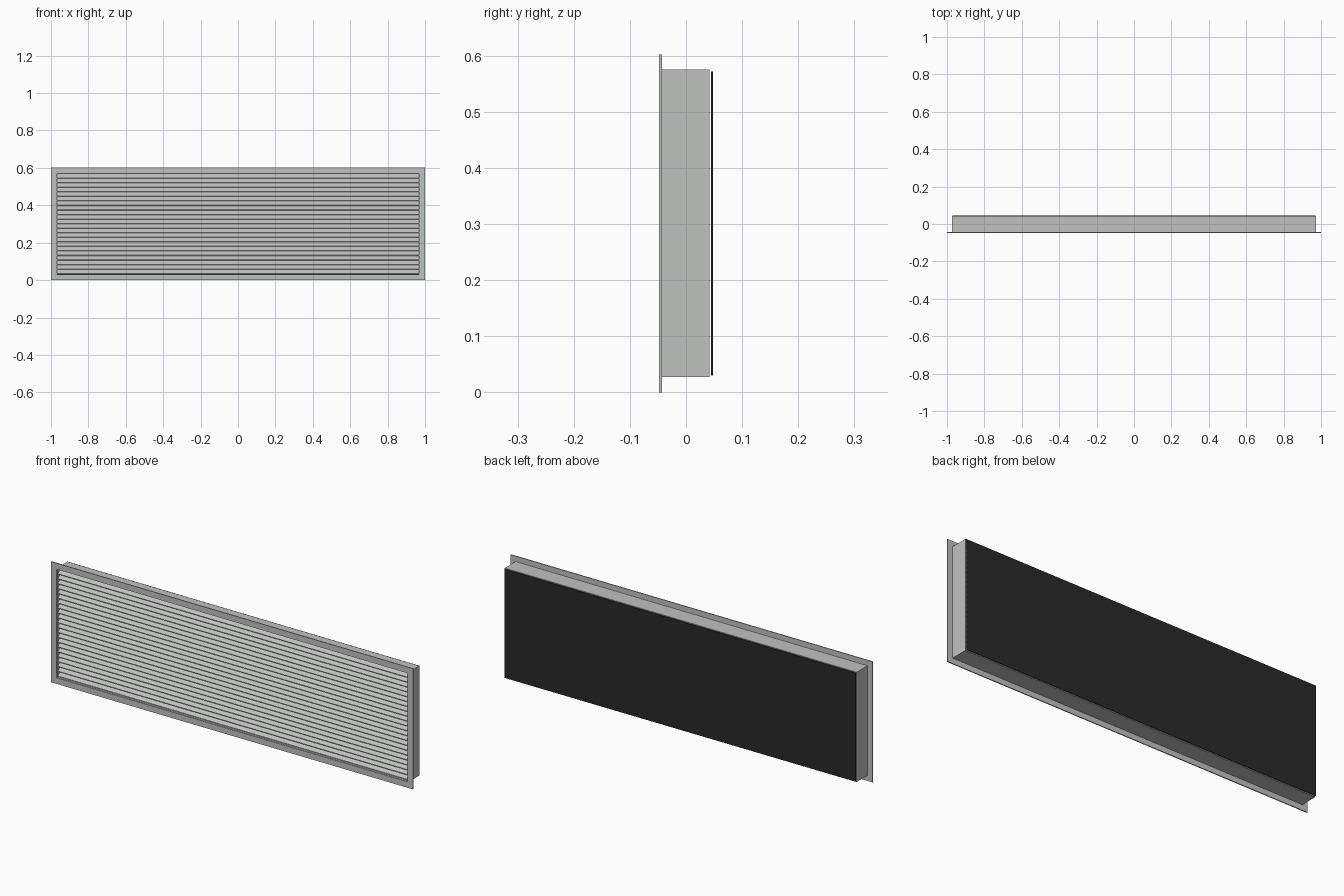
import bpy, bmesh, math

if "Cube" in bpy.data.objects:
    bpy.data.objects.remove(bpy.data.objects["Cube"])

def material(name, c):
    m = bpy.data.materials.new(name)
    m.diffuse_color = (*c, 1)
    m.use_nodes = True
    m.node_tree.nodes["Principled BSDF"].inputs["Base Color"].default_value = m.diffuse_color
    return m

metal = material("light grey metal", (0.53, 0.54, 0.53))
dark = material("dark mesh", (0.022, 0.022, 0.022))

def extrude(name, pts, vec, mat):
    """Extrude a closed profile along vec."""
    bm = bmesh.new()
    f = bm.faces.new([bm.verts.new(p) for p in pts])
    r = bmesh.ops.extrude_face_region(bm, geom=[f])
    bmesh.ops.translate(bm, vec=vec, verts=[v for v in r["geom"] if isinstance(v, bmesh.types.BMVert)])
    bmesh.ops.recalc_face_normals(bm, faces=bm.faces)
    me = bpy.data.meshes.new(name)
    bm.to_mesh(me)
    bm.free()
    me.materials.append(mat)
    ob = bpy.data.objects.new(name, me)
    bpy.context.collection.objects.link(ob)
    return ob

def ring(name, w, z0, z1, t, y0, y1, mat):
    """Rectangular frame of wall thickness t, open in the middle."""
    bm = bmesh.new()
    loops = []
    for d, y in ((0, y0), (0, y1), (t, y1), (t, y0)):
        loops.append([bm.verts.new((sx * (w - d), y, z0 + d if lo else z1 - d))
                      for sx, lo in ((-1, 1), (1, 1), (1, 0), (-1, 0))])
    for i in range(4):
        a, b = loops[i], loops[(i + 1) % 4]
        for j in range(4):
            k = (j + 1) % 4
            bm.faces.new((a[j], a[k], b[k], b[j]))
    bmesh.ops.recalc_face_normals(bm, faces=bm.faces)
    me = bpy.data.meshes.new(name)
    bm.to_mesh(me)
    bm.free()
    me.materials.append(mat)
    bpy.context.collection.objects.link(bpy.data.objects.new(name, me))

# Front flange and the duct sleeve behind it
ring("front_flange", 1.0, 0.0, 0.602, 0.03, -0.048, -0.043, metal)
ring("duct_sleeve", 0.972, 0.027, 0.575, 0.004, -0.043, 0.042, metal)

# Dark mesh screen at the back
extrude("rear_screen", [(-0.97, 0.045, 0.03), (0.97, 0.045, 0.03),
                        (0.97, 0.045, 0.572), (-0.97, 0.045, 0.572)], (0, 0.003, 0), dark)

# Sloping louvre blades, outer edge low
N, t = 22, 0.003
pitch = 0.0243
for i in range(N):
    z = 0.033 + i * pitch
    y0, y1, h = -0.038, -0.008, 0.026
    extrude(f"louvre_blade_{i + 1}", [(-0.968, y0, z), (-0.968, y1, z + h),
            (-0.968, y1, z + h + t), (-0.968, y0, z + t)], (1.936, 0, 0), metal)
